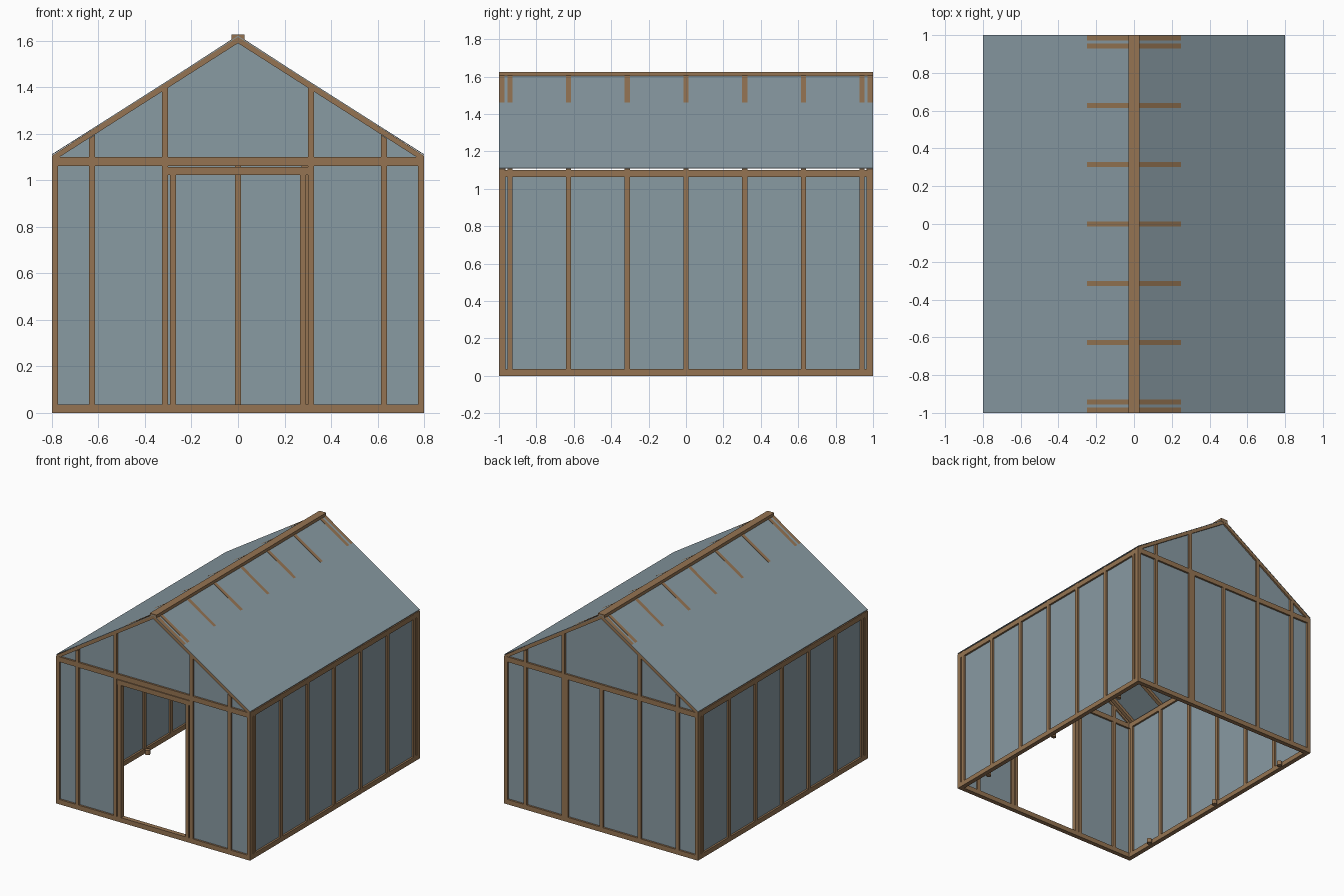
import bpy, bmesh, math

if "Cube" in bpy.data.objects:
    bpy.data.objects.remove(bpy.data.objects["Cube"])

def material(name, rgb):
    m = bpy.data.materials.new(name)
    m.diffuse_color = (*rgb, 1)
    m.use_nodes = True
    m.node_tree.nodes["Principled BSDF"].inputs["Base Color"].default_value = m.diffuse_color
    return m

WOOD = material("brown timber", (0.300, 0.175, 0.085))
PANE = material("blue grey panel", (0.250, 0.325, 0.365))

HX, HY = 0.8, 1.0        # half width, half length
D, W = 0.034, 0.027      # frame depth, stud width
SILL, P0, P1 = 0.036, 1.062, 1.10
SLOPE, APEX = 0.648, 1.6235   # rafter top line
PSLOPE, PAPEX = 0.636, 1.6205   # roof panel top line

def make(name, mat, verts, faces):
    me = bpy.data.meshes.new(name)
    me.from_pydata(verts, [], faces)
    bm = bmesh.new()
    bm.from_mesh(me)
    bmesh.ops.recalc_face_normals(bm, faces=bm.faces)
    bm.to_mesh(me)
    bm.free()
    me.materials.append(mat)
    ob = bpy.data.objects.new(name, me)
    bpy.context.collection.objects.link(ob)
    return ob

def prism(name, mat, profile, y0, y1):
    """Extrude an (x, z) outline along y."""
    n = len(profile)
    verts = [(x, y, z) for y in (y0, y1) for x, z in profile]
    faces = [tuple(range(n)), tuple(range(n, 2 * n))]
    faces += [(i, (i + 1) % n, n + (i + 1) % n, n + i) for i in range(n)]
    return make(name, mat, verts, faces)

def box(name, mat, x0, x1, y0, y1, z0, z1):
    return prism(name, mat, [(x0, z0), (x1, z0), (x1, z1), (x0, z1)], y0, y1)

# Long side walls
for s, side in ((-1, "left"), (1, "right")):
    a, b = sorted((s * HX, s * (HX - D)))
    box(side + "_sill", WOOD, a, b, -HY, HY, 0, SILL)
    box(side + "_top_plate", WOOD, a, b, -HY, HY, P0, P1)
    for y in (-0.942, -0.628, -0.314, 0, 0.314, 0.628, 0.942):
        box(side + "_stud", WOOD, a, b, y - W / 2, y + W / 2, SILL, P0)
    m = s * (HX - D / 2)
    box(side + "_panel", PANE, m - 0.003, m + 0.003, -HY + D, HY - D, SILL, P0)
    # Ground pegs just inside the sill
    for y in (-0.72, 0, 0.72):
        px = s * (HX - D - 0.02)
        bpy.ops.mesh.primitive_cylinder_add(vertices=12, radius=0.018, depth=0.034,
                                            location=(px, y, 0.017))
        peg = bpy.context.object
        peg.name = side + "_ground_peg"
        peg.data.materials.append(WOOD)

# End walls with gables
for s, end in ((-1, "front"), (1, "back")):
    a, b = sorted((s * HY, s * (HY - D)))
    m = s * (HY - D / 2)
    box(end + "_sill", WOOD, -HX, HX, a, b, 0, SILL)
    box(end + "_top_plate", WOOD, -HX, HX, a, b, P0, P1)
    studs = [-0.628, -0.314, 0.314, 0.628]
    for x in [-HX + W / 2, HX - W / 2] + studs:
        box(end + "_stud", WOOD, x - W / 2, x + W / 2, a, b, SILL, P0)
    for x in studs:
        t0 = APEX - SLOPE * abs(x - W / 2) - 0.03
        t1 = APEX - SLOPE * abs(x + W / 2) - 0.03
        prism(end + "_gable_stud", WOOD,
              [(x - W / 2, P1), (x + W / 2, P1), (x + W / 2, t1), (x - W / 2, t0)], a, b)
    e = APEX - 0.02
    prism(end + "_gable_panel", PANE,
          [(-0.77, P1), (0.77, P1), (0, e)], m - 0.003, m + 0.003)
    if end == "front":
        # Doorway with jack studs and header
        for d in (-1, 1):
            x = d * 0.279
            box("door_jack_stud", WOOD, x - W / 2, x + W / 2, a, b, SILL, 1.022)
            lo, hi = sorted((d * 0.3, d * (HX - W)))
            box("front_panel", PANE, lo, hi, m - 0.003, m + 0.003, SILL, P0)
        box("door_header", WOOD, -0.3, 0.3, a, b, 1.022, 1.058)
    else:
        for x in (0, 0.287):
            box("back_stud", WOOD, x - W / 2, x + W / 2, a, b, SILL, P0)
        box("back_panel", PANE, -HX + W, HX - W, m - 0.003, m + 0.003, SILL, P0)

# Rafters and roof panels
for s, side in ((-1, "left"), (1, "right")):
    top = APEX - SLOPE * HX
    rafter = [(0, APEX), (s * HX, top), (s * HX, P1 - 0.005),
              (s * (HX - 0.025), P1 - 0.005), (0, APEX - 0.034)]
    for y in (-0.985, -0.942, -0.628, -0.314, 0, 0.314, 0.628, 0.942, 0.985):
        prism(side + "_rafter", WOOD, rafter, y - W / 2, y + W / 2)
    pt = PAPEX - PSLOPE * HX
    prism(side + "_roof_panel", PANE,
          [(0, PAPEX), (s * HX, pt), (s * HX, pt - 0.004), (0, PAPEX - 0.004)], -HY, HY)

# Ridge beam
box("ridge_beam", WOOD, -0.028, 0.028, -HY, HY, 1.598, 1.626)
